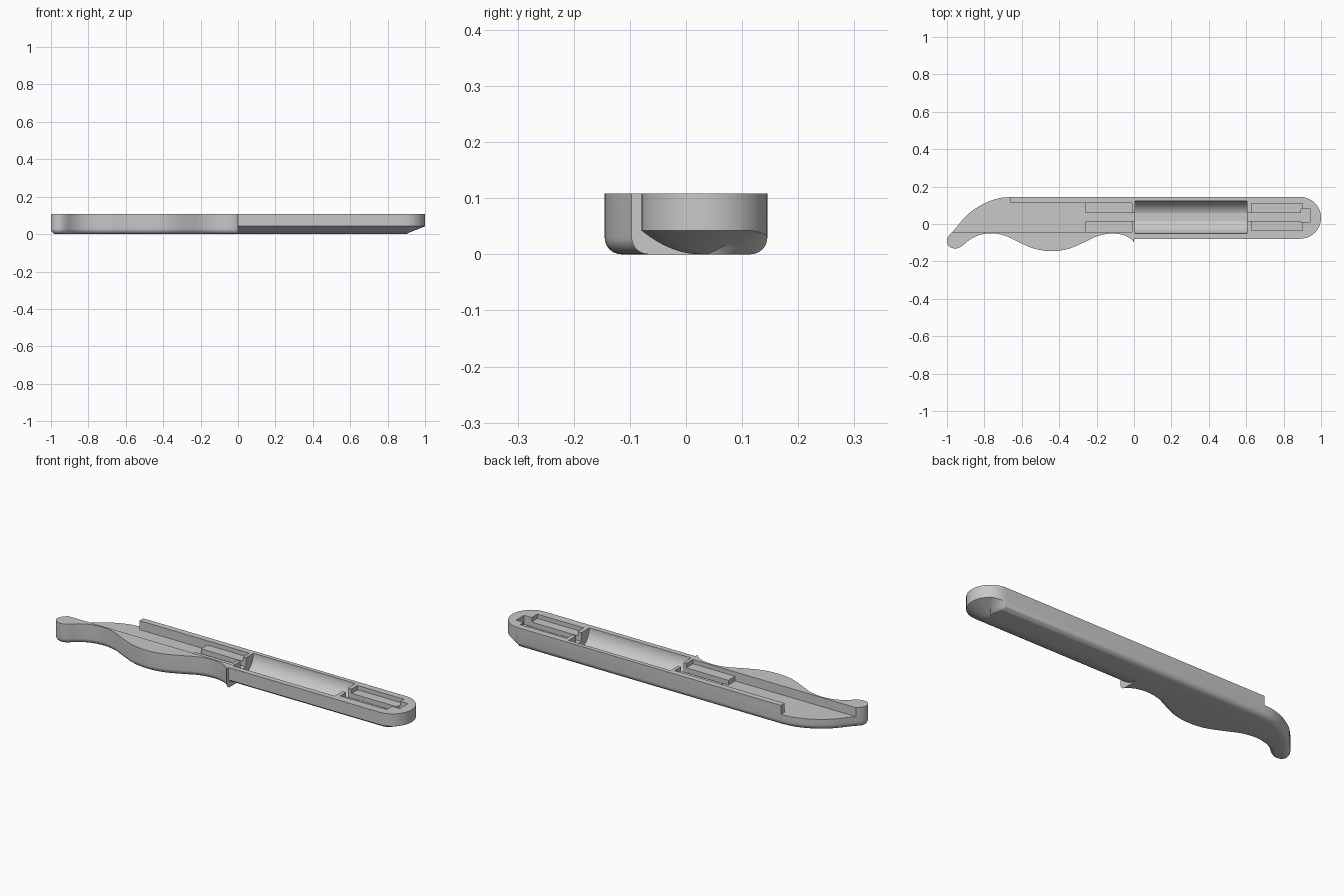
import bpy, bmesh, math
from mathutils import Vector

old = bpy.data.objects.get("Cube")
if old:
    bpy.data.objects.remove(old, do_unlink=True)

TOP = 0.108      # flat open side of the shell
BACK = 0.145     # straight rear edge
SPINE = 0.033    # centre line of the straight half
NOSE = 0.112     # nose radius
STEPS = 8

grey = bpy.data.materials.new("light_grey")
grey.use_nodes = True
GREY = (0.58, 0.58, 0.58, 1)
grey.diffuse_color = GREY
grey.node_tree.nodes["Principled BSDF"].inputs["Base Color"].default_value = GREY


def new_object(name, bm):
    mesh = bpy.data.meshes.new(name)
    bm.to_mesh(mesh)
    bm.free()
    obj = bpy.data.objects.new(name, mesh)
    bpy.context.collection.objects.link(obj)
    mesh.materials.append(grey)
    return obj


# Edge profiles: (inset, height) for t from the wall down to the underside
def fillet(t):
    a = t * math.pi / 2
    return 0.03 * (1 - math.cos(a)), 0.03 * (1 - math.sin(a))


def bevel(power, blend=0):
    """Broad bevel that can fade into the small fillet."""
    def edge(t):
        wide = Vector((0.105 * t, 0.042 * (1 - t) ** power))
        return wide.lerp(Vector(fillet(t)), blend)
    return edge


def shell(name, columns):
    """Loft a solid from counter-clockwise (point, inward direction, profile) columns."""
    bm = bmesh.new()
    rings = [[bm.verts.new((p.x, p.y, TOP)) for p, d, f in columns]]
    for i in range(STEPS + 1):
        ring = []
        for p, d, f in columns:
            inset, z = f(i / STEPS)
            q = p + d * inset
            ring.append(bm.verts.new((q.x, q.y, z)))
        rings.append(ring)
    n = len(columns)
    for a, b in zip(rings, rings[1:]):
        for i in range(n):
            j = (i + 1) % n
            bm.faces.new((b[i], b[j], a[j], a[i]))
    bm.faces.new(rings[0])
    bm.faces.new(rings[-1][::-1])
    return new_object(name, bm)


def spline(pts, n=4):
    """Smooth curve through the points."""
    pts = [Vector(p) for p in pts]
    ext = [2 * pts[0] - pts[1]] + pts + [2 * pts[-1] - pts[-2]]
    out = []
    for a, b, c, d in zip(ext, ext[1:], ext[2:], ext[3:]):
        for k in range(n):
            t = k / n
            out.append(0.5 * (2 * b + (c - a) * t + (2 * a - 5 * b + 4 * c - d) * t * t
                              + (3 * b - a - 3 * c + d) * t ** 3))
    return out + [pts[-1]]


# Straight half with a round nose and a broad lower bevel on the front
up, down = Vector((0, 1)), Vector((0, -1))
cols = [(Vector((0, SPINE - NOSE)), up, bevel(2))]
centre = Vector((0.888, SPINE))
for i in range(33):
    a = math.pi * (i / 32 - 0.5)
    d = Vector((math.cos(a), math.sin(a)))
    power = 1 if a > 0 else 2 - math.cos(a)
    blend = max(0, (a - 0.9) / (math.pi / 2 - 0.9))
    cols.append((centre + d * NOSE, -d, bevel(power, blend)))
cols.append((Vector((0, BACK)), down, fillet))
straight_half = shell("straight_half", cols)

# Curved grip with a finger swell and a hooked tail
outline = spline([(-0.66, 0.145), (-0.73, 0.136), (-0.81, 0.105), (-0.89, 0.05),
                  (-0.96, -0.03), (-0.994, -0.068), (-1, -0.1), (-0.982, -0.124),
                  (-0.95, -0.131), (-0.92, -0.118), (-0.88, -0.085), (-0.83, -0.06),
                  (-0.76, -0.05), (-0.69, -0.062), (-0.62, -0.095), (-0.53, -0.133),
                  (-0.44, -0.145), (-0.35, -0.133), (-0.26, -0.095), (-0.19, -0.063),
                  (-0.12, -0.051), (-0.06, -0.058), (-0.02, -0.077), (0, -0.097)])
cols = [(Vector((0, BACK)), down, fillet)]
for i, p in enumerate(outline):
    if i == 0:
        d = down
    elif p.x > -0.06:
        d = up
    else:
        t = (outline[i + 1] - outline[i - 1]).normalized()
        d = Vector((-t.y, t.x))
    cols.append((p, d, fillet))
grip = shell("grip", cols)


# Cutters for the hollow inside
def box_cutter(x0, x1, y0, y1, z0):
    bm = bmesh.new()
    bmesh.ops.create_cube(bm, size=1)
    for v in bm.verts:
        v.co = (x0 if v.co.x < 0 else x1, y0 if v.co.y < 0 else y1, z0 if v.co.z < 0 else 0.2)
    return new_object("cutter", bm)


def barrel_cutter(x0, x1, radius):
    bm = bmesh.new()
    bmesh.ops.create_cone(bm, cap_ends=True, segments=64, radius1=radius, radius2=radius, depth=1)
    for v in bm.verts:
        x, y, z = v.co
        v.co = (x0 if z < 0 else x1, SPINE + 0.003 + y, TOP + x)
    bmesh.ops.recalc_face_normals(bm, faces=bm.faces)
    return new_object("cutter", bm)


def carve(body, cutters):
    bpy.context.view_layer.objects.active = body
    for c in cutters:
        mod = body.modifiers.new("hollow", 'BOOLEAN')
        mod.operation, mod.solver, mod.object = 'DIFFERENCE', 'EXACT', c
        bpy.ops.object.modifier_apply(modifier=mod.name)
        bpy.data.objects.remove(c, do_unlink=True)


FLOOR, LEDGE = 0.06, 0.085
carve(grip, [
    box_cutter(-1.1, -0.66, -0.042, 0.3, FLOOR),       # open tail floor
    box_cutter(-0.67, -0.26, -0.042, 0.113, FLOOR),    # tray behind the rear lip
    box_cutter(-0.27, -0.012, -0.042, 0.113, LEDGE),   # raised ledges
    box_cutter(-0.27, 0.1, 0.015, 0.06, FLOOR),        # centre channel
])
carve(straight_half, [
    barrel_cutter(0.005, 0.605, 0.087),                # round bed
    box_cutter(0.005, 0.605, 0.015, 0.06, 0.02),       # flat strip in the bed
    box_cutter(0.627, 0.9, -0.035, 0.11, LEDGE),       # nose ledges
    box_cutter(-0.1, 0.92, 0.015, 0.06, FLOOR),        # centre channel
    box_cutter(0.893, 0.945, 0.012, 0.08, FLOOR),      # nose slot
])

# Smooth shading with sharp edges kept
for obj in (straight_half, grip):
    bpy.ops.object.select_all(action='DESELECT')
    obj.select_set(True)
    bpy.context.view_layer.objects.active = obj
    bpy.ops.object.shade_smooth_by_angle(angle=math.radians(30))
